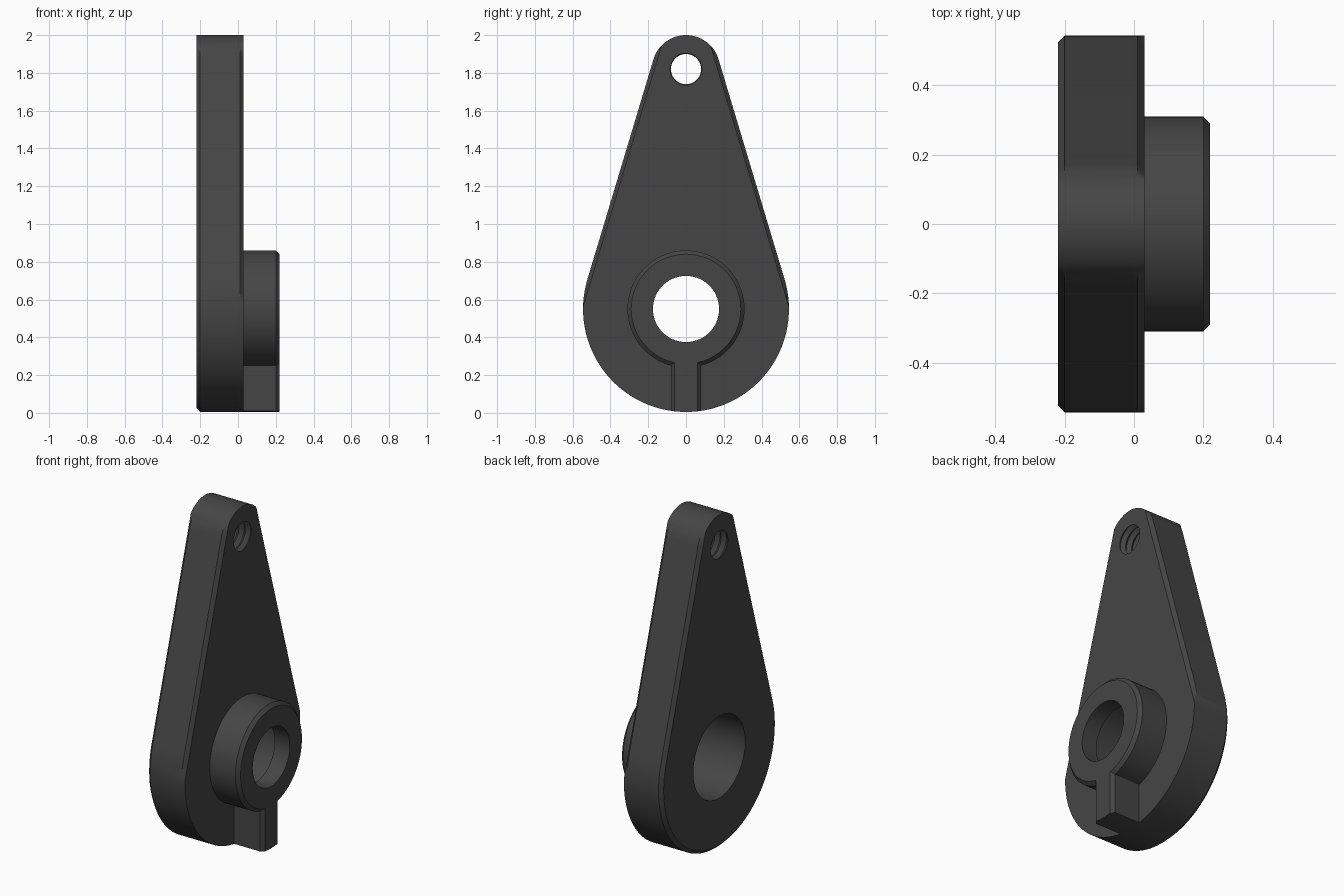
import bpy, bmesh, math

if "Cube" in bpy.data.objects:
    bpy.data.objects.remove(bpy.data.objects["Cube"])

STEEL = bpy.data.materials.new("dark_steel")
STEEL.diffuse_color = (0.06, 0.06, 0.06, 1)
STEEL.use_nodes = True
STEEL.node_tree.nodes["Principled BSDF"].inputs["Base Color"].default_value = STEEL.diffuse_color

XB, XF, XT = -0.22, 0.03, 0.22      # plate back, plate front, boss top
ZB, RB = 0.55, 0.545                # big end centre height and radius
ZS, RS = 1.82, 0.18                 # small end centre height and radius
C = 0.02                            # chamfer


def make(name, bm):
    bmesh.ops.recalc_face_normals(bm, faces=bm.faces)
    mesh = bpy.data.meshes.new(name)
    bm.to_mesh(mesh)
    bm.free()
    mesh.materials.append(STEEL)
    ob = bpy.data.objects.new(name, mesh)
    bpy.context.collection.objects.link(ob)
    return ob


def activate(ob):
    bpy.ops.object.select_all(action='DESELECT')
    ob.select_set(True)
    bpy.context.view_layer.objects.active = ob


def bridge(bm, loops):
    """Join successive closed loops of equal length with quads."""
    for a, b in zip(loops, loops[1:]):
        n = len(a)
        for i in range(n):
            j = (i + 1) % n
            bm.faces.new((a[i], a[j], b[j], b[i]))


def lathe(name, profile, zc, n=96, caps=False):
    """Turn an (x, radius) profile around a horizontal axis at height zc."""
    bm = bmesh.new()
    loops = [[bm.verts.new((x, r * math.cos(2 * math.pi * i / n),
                            zc + r * math.sin(2 * math.pi * i / n)))
              for i in range(n)] for x, r in profile]
    bridge(bm, loops)
    if caps:
        bm.faces.new(loops[0])
        bm.faces.new(loops[-1])
    return make(name, bm)


def smooth(ob):
    activate(ob)
    bpy.ops.object.shade_smooth_by_angle(angle=math.radians(25))


# Teardrop outline: (centre z, radius, angle, angle past the tangent point)
tangent = math.asin((RB - RS) / (ZS - ZB))
outline = []
for zc, r, a0, a1, n in ((ZS, RS, tangent, math.pi - tangent, 40),
                         (ZB, RB, math.pi - tangent, 2 * math.pi + tangent, 96)):
    for i in range(n + 1):
        a = a0 + (a1 - a0) * i / n
        outline.append((zc, r, a, min(a - a0, a1 - a)))


def ring(bm, x, chamfered, full_bottom=False):
    verts = []
    for zc, r, a, past in outline:
        inset = 0
        if chamfered:                # straight-edge chamfer fades into the arcs
            inset = max(0, C - r * (1 - math.cos(past))) if past < 1 else 0
            if full_bottom and zc == ZB:
                inset = C
        verts.append(bm.verts.new((x, (r - inset) * math.cos(a),
                                   zc + (r - inset) * math.sin(a))))
    return verts


# Lever plate
bm = bmesh.new()
rings = [ring(bm, XB, True, True), ring(bm, XB + C, False),
         ring(bm, XF - C, False), ring(bm, XF, True)]
bridge(bm, rings)
bm.faces.new(rings[0])
bm.faces.new(rings[-1])
plate = make("lever_plate", bm)

# Large bore and threaded hole cut through the plate
bore = lathe("bore_cutter", [(-0.3, 0.245), (0.1, 0.245)], ZB, caps=True)
pitch = 0.042
thread = [(-0.26 + pitch * i / 2, 0.08 if i % 2 == 0 else 0.1) for i in range(17)]
tap = lathe("thread_cutter", thread, ZS, 48, caps=True)
for cutter in (bore, tap):
    mod = plate.modifiers.new("cut", 'BOOLEAN')
    mod.operation, mod.solver, mod.object = 'DIFFERENCE', 'EXACT', cutter
    activate(plate)
    bpy.ops.object.modifier_apply(modifier=mod.name)
    bpy.data.objects.remove(cutter)
smooth(plate)

# Round boss with a narrower bore at its outer end
boss = lathe("boss", [(XF, 0.31), (XT - C, 0.31), (XT, 0.29), (XT, 0.175),
                      (0.12, 0.175), (0.12, 0.245), (XF, 0.245)], ZB)
smooth(boss)

# Key rib from the boss down to the plate rim
W = 0.08
section = [(XF, -W), (XT - C, -W)]
section += [(XT, (W - C) * k / 3) for k in range(-3, 4)]
section += [(XT - C, W), (XF, W)]
bm = bmesh.new()
low, high = [[bm.verts.new((x, y, ZB - math.sqrt(r * r - y * y))) for x, y in section]
             for r in (RB, 0.289)]
bridge(bm, [low, high])
# end faces as strips across the width
for loop in (low, high):
    n = len(loop)
    mid = [bm.verts.new((XF, v.co.y, v.co.z)) for v in loop[2:n - 2]]
    base = [loop[0]] + mid + [loop[-1]]
    top = loop[1:-1]
    for i in range(len(top) - 1):
        bm.faces.new((base[i], base[i + 1], top[i + 1], top[i]))
key = make("key_rib", bm)
smooth(key)
